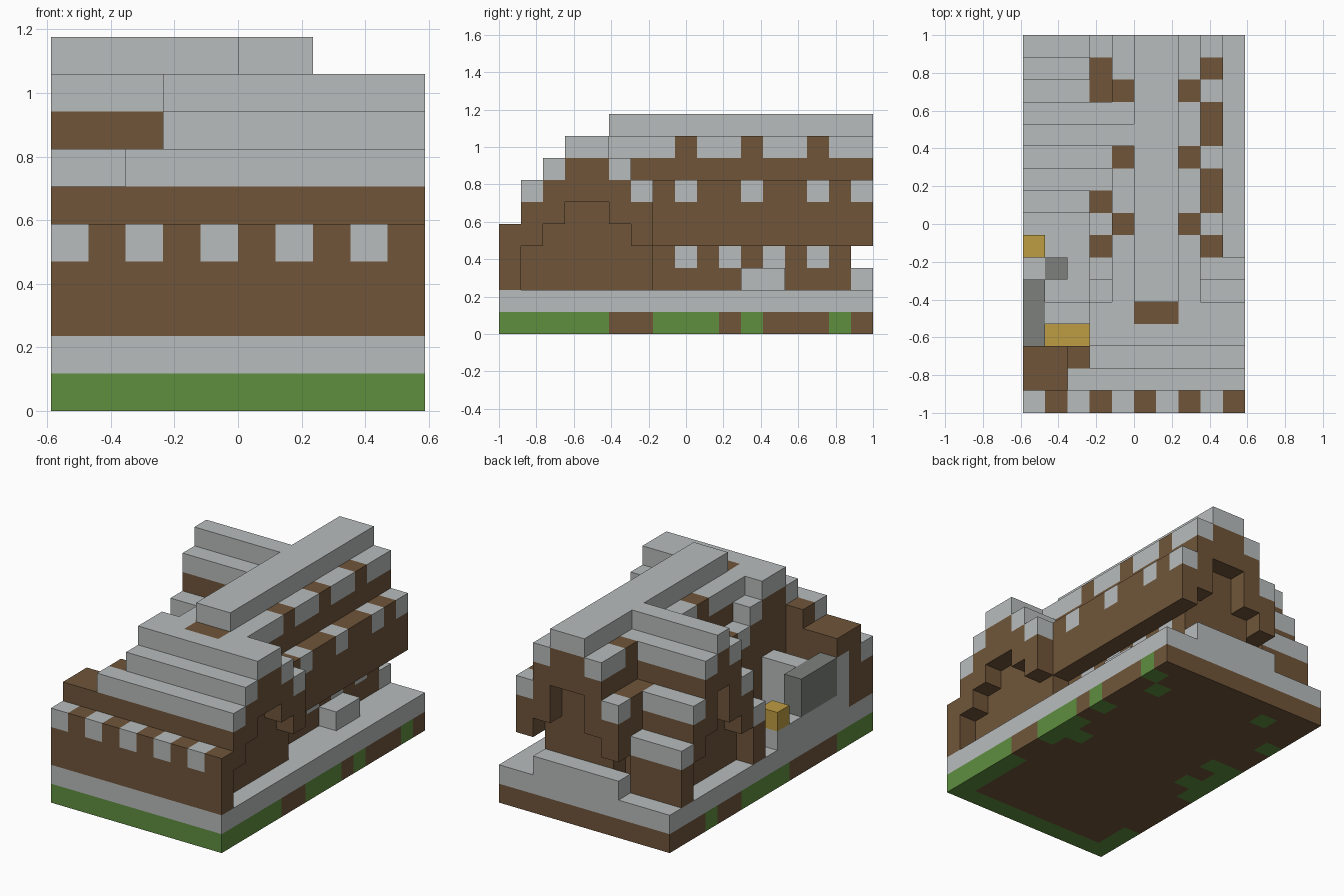
import bpy
from mathutils import Vector

cube = bpy.data.objects.get("Cube")
if cube:
    bpy.data.objects.remove(cube, do_unlink=True)

NX, NY, U = 10, 17, 2 / 17


def linear(c):
    c /= 255
    return c / 12.92 if c <= 0.04045 else ((c + 0.055) / 1.055) ** 2.4


def material(name, rgb):
    m = bpy.data.materials.new(name)
    m.use_nodes = True
    col = [linear(c) for c in rgb] + [1]
    m.diffuse_color = col
    m.node_tree.nodes["Principled BSDF"].inputs["Base Color"].default_value = col
    return m


COLOURS = ["stone", "timber", "grass", "straw", "dark_stone"]
RGB = [(184, 188, 188), (112, 85, 58), (96, 143, 64), (190, 156, 66), (125, 128, 125)]
MATS = [material(n, c) for n, c in zip(COLOURS, RGB)]
STONE, TIMBER, GRASS, STRAW, DARK = range(5)

cells = {}  # (i, j, k) -> (part, colour)


def fill(part, colour, xs, ys, zs):
    """Fill inclusive cell ranges; colour may be a rule of the cell."""
    for i in range(xs[0], xs[1] + 1):
        for j in range(ys[0], ys[1] + 1):
            for k in range(zs[0], zs[1] + 1):
                c = colour(i, j, k) if callable(colour) else colour
                cells[i, j, k] = (part, c)


def capped(top):
    """Timber below, stone in the top layer."""
    return lambda i, j, k: STONE if k == top else TIMBER


# Ground: turf along the edges with a few loose patches
def ground(i, j, k):
    edge = j == 0 or (i == 9 and (j < 5 or j in (7, 8, 9, 11, 15))) or (i == 0 and (j < 3 or j in (7, 8, 9, 10, 13)))
    patch = (i, j) in {(8, 14), (8, 8), (2, 15), (1, 8), (1, 10)}
    return GRASS if edge or patch else TIMBER


fill("ground", ground, (0, 9), (0, 16), (0, 0))
fill("foundation", STONE, (0, 9), (0, 16), (1, 1))

# Walls, set back below the overhanging roofs
def beam_ends(i, j, k):
    return STONE if k == 3 and j in (8, 10, 12, 14) else TIMBER


fill("main_walls", beam_ends, (4, 7), (7, 15), (2, 6))
fill("main_walls", TIMBER, (5, 6), (5, 15), (7, 8))
for j, top in zip(range(1, 7), (3, 4, 5, 5, 4, 3)):
    fill("front_walls", TIMBER, (3, 8), (j, j), (2, top))
for j, top in zip(range(10, 15), (3, 5, 6, 5, 3)):
    fill("wing_walls", TIMBER, (1, 3), (j, j), (2, top))

# Front roof, stepped up and down again, broken away at one end
fill("front_parapet", lambda i, j, k: STONE if k == 4 and i % 2 == 0 else TIMBER, (0, 9), (0, 0), (2, 4))
for j, x0, low, top in ((1, 2, 4, 6), (2, 3, 5, 7), (3, 3, 6, 8), (4, 3, 6, 8), (5, 3, 5, 7), (6, 3, 4, 6)):
    fill("front_roof", capped(top), (x0, 9), (j, j), (low, top))
fill("front_roof", TIMBER, (5, 6), (4, 4), (8, 8))
fill("broken_gable", TIMBER, (0, 1), (1, 2), (2, 5))
fill("broken_gable", TIMBER, (2, 2), (2, 2), (2, 6))
fill("broken_gable", TIMBER, (2, 2), (1, 1), (2, 5))

# Main roof along the length, mirrored about the ridge
def eaves(i, j, k):
    return STONE if k == 6 and j in (6, 8, 11, 14, 16) else TIMBER


def upper(i, j, k):
    return STONE if k == 8 and j not in (8, 11, 14) else TIMBER


for low_x, high_x in ((3, 4), (8, 7)):
    fill("main_eaves", eaves, (low_x, low_x), (7, 16), (4, 6))
    fill("main_roof", upper, (high_x, high_x), (5, 16), (6, 8))
    fill("main_roof", TIMBER, (high_x, high_x), (7, 16), (5, 5))
fill("main_roof", TIMBER, (5, 6), (5, 16), (7, 8))
fill("main_ridge", STONE, (5, 6), (5, 16), (9, 9))

# Side wing roof, mirrored about its one-cell ridge
for step, x1, low, top in ((3, 2, 2, 4), (2, 2, 4, 6), (1, 3, 5, 8)):
    for j in (12 - step, 12 + step):
        fill("wing_roof", capped(top), (0, x1), (j, j), (low, top))
fill("wing_roof", STONE, (3, 3), (10, 10), (6, 6))
fill("wing_roof", TIMBER, (3, 3), (14, 14), (6, 6))
fill("wing_ridge", capped(9), (0, 4), (12, 12), (7, 9))

# Doorstep and side bench
fill("back_step", STONE, (3, 7), (16, 16), (2, 2))
fill("side_bench", STONE, (8, 8), (11, 12), (2, 2))

# Yard in the broken corner
fill("yard_wall", STONE, (0, 0), (2, 7), (2, 2))
fill("yard_wall", STONE, (0, 0), (2, 2), (3, 4))
fill("hearth", DARK, (0, 0), (3, 5), (3, 4))
fill("hearth_slab", DARK, (1, 1), (6, 6), (2, 2))
fill("stone_stack", STONE, (1, 2), (4, 4), (2, 4))
fill("straw_bale", STRAW, (1, 2), (3, 3), (2, 2))
fill("straw_post", STRAW, (0, 0), (7, 7), (3, 3))

# Turn every part into a mesh of its exposed cell faces
def build(part):
    verts, faces, mats, index = [], [], [], {}

    def vert(p):
        key = tuple(round(c) for c in p)
        if key not in index:
            index[key] = len(verts)
            verts.append(((key[0] - NX / 2) * U, (key[1] - NY / 2) * U, key[2] * U))
        return index[key]

    for cell, (name, colour) in cells.items():
        if name != part:
            continue
        for axis in range(3):
            for sign in (-1, 1):
                n = Vector((0, 0, 0))
                n[axis] = sign
                base = Vector(cell)
                if tuple(int(c) for c in base + n) in cells:
                    continue
                a, b = Vector((0, 0, 0)), Vector((0, 0, 0))
                a[(axis + 1) % 3] = 1
                b[(axis + 2) % 3] = 1
                if sign > 0:
                    base = base + n
                else:
                    a, b = b, a
                faces.append([vert(p) for p in (base, base + a, base + a + b, base + b)])
                mats.append(colour)
    if not faces:
        return
    mesh = bpy.data.meshes.new(part)
    mesh.from_pydata(verts, [], faces)
    used = sorted(set(mats))
    for c in used:
        mesh.materials.append(MATS[c])
    for poly, c in zip(mesh.polygons, mats):
        poly.material_index = used.index(c)
    mesh.update()
    bpy.context.collection.objects.link(bpy.data.objects.new(part, mesh))


for part in sorted({p for p, c in cells.values()}):
    build(part)
